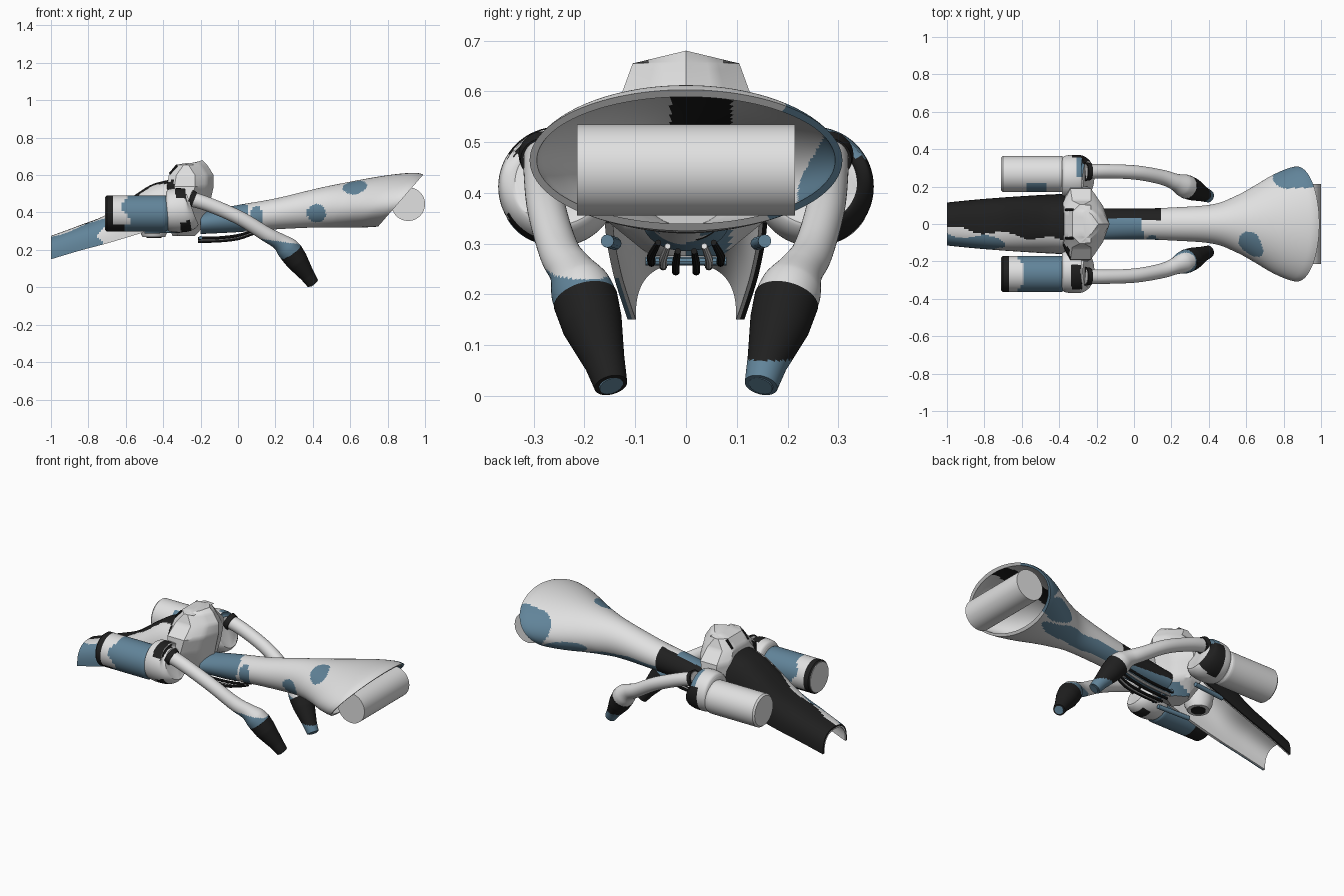
import bpy, bmesh, math
from mathutils import Vector

if "Cube" in bpy.data.objects:
    bpy.data.objects.remove(bpy.data.objects["Cube"])

COLS = {"shell_white": (0.75, 0.75, 0.75), "camo_blue": (0.12, 0.23, 0.32), "camo_black": (0.014, 0.014, 0.014)}
MATS = []
for n, c in COLS.items():
    m = bpy.data.materials.new(n)
    m.diffuse_color = (*c, 1)
    m.use_nodes = True
    m.node_tree.nodes["Principled BSDF"].inputs["Base Color"].default_value = m.diffuse_color
    MATS.append(m)
W, B, K = 0, 1, 2


def smooth_path(pts, n=6):
    """Catmull-Rom resampling of tuples of any length."""
    out = []
    for i in range(len(pts) - 1):
        a, b, c, d = (pts[max(0, min(len(pts) - 1, j))] for j in range(i - 1, i + 3))
        for k in range(n):
            t = k / n
            out.append(tuple(0.5 * (2*q + (r-p)*t + (2*p-5*q+4*r-s)*t*t + (3*q-p-3*r+s)*t**3)
                             for p, q, r, s in zip(a, b, c, d)))
    return out + [tuple(pts[-1])]


def line_path(pts, n=8):
    out = []
    for a, b in zip(pts, pts[1:]):
        out += [tuple(p + (q-p)*k/n for p, q in zip(a, b)) for k in range(n)]
    return out + [tuple(pts[-1])]


def loft(name, rings, rule=lambda c: W, angle=35, cuts=0, inner_from=None, inner_rule=None):
    """Skin closed rings, cap both ends, colour the faces by a rule."""
    bm = bmesh.new()
    vs = [[bm.verts.new(p) for p in r] for r in rings]
    n = len(rings[0])
    inner = set()
    for j, (a, b) in enumerate(zip(vs, vs[1:])):
        for i in range(n):
            f = bm.faces.new((a[i], a[(i+1) % n], b[(i+1) % n], b[i]))
            if inner_from is not None and j >= inner_from:
                inner.add(f)
    bm.faces.new(vs[0])
    bm.faces.new(vs[-1])
    if cuts:
        bmesh.ops.subdivide_edges(bm, edges=bm.edges[:], cuts=cuts, use_grid_fill=True)
    bmesh.ops.recalc_face_normals(bm, faces=bm.faces[:])
    for f in bm.faces:
        f.material_index = (inner_rule if f in inner else rule)(f.calc_center_median())
    me = bpy.data.meshes.new(name)
    bm.to_mesh(me)
    bm.free()
    for m in MATS:
        me.materials.append(m)
    ob = bpy.data.objects.new(name, me)
    bpy.context.collection.objects.link(ob)
    bpy.ops.object.select_all(action='DESELECT')
    ob.select_set(True)
    bpy.context.view_layer.objects.active = ob
    bpy.ops.object.shade_smooth_by_angle(angle=math.radians(angle))
    return ob


def tube(name, path, rule=lambda c: W, segs=32, **kw):
    """Round tube along (x, y, z, radius) points."""
    rings = []
    for i, p in enumerate(path):
        t = (Vector(path[min(i+1, len(path)-1)][:3]) - Vector(path[max(i-1, 0)][:3])).normalized()
        u = (Vector((0, 0, 1)) if abs(t.y) > 0.9 else Vector((0, 1, 0))).cross(t).normalized()
        v = t.cross(u)
        rings.append([Vector(p[:3]) + p[3]*(u*math.cos(a) + v*math.sin(a))
                      for a in (2*math.pi*k/segs for k in range(segs))])
    return loft(name, rings, rule, **kw)


def blobs(*spots):
    """Camouflage rule: first ellipsoid (centre, radii, colour) holding the face wins."""
    def rule(c):
        for ctr, rad, col in spots:
            wob = 1 + 0.15*math.sin(31*c.x + 3*ctr[0]) * math.cos(37*c.z + 23*c.y)
            if sum(((a-b)/r)**2 for a, b, r in zip(c, ctr, rad)) < wob:
                return col
        return W
    return rule


# flared main horn: outer skin to slanted rim, then inner skin back
ST = [(-0.2, 0, .085, .40, .285), (0, 0, .082, .44, .295), (.2, 0, .088, .475, .31), (.42, .1, .105, .53, .32),
      (.55, .3, .152, .562, .32), (.65, .45, .205, .585, .32), (.75, .65, .262, .605, .32),
      (.83, .8, .297, .612, .322), (.87, .87, .308, .603, .325)]
st = smooth_path(ST, 15)


def horn_ring(s, d=0):
    x, k, w, zt, zb = s
    zc, h = (zt+zb)/2, (zt-zb)/2 - d
    return [Vector((x + k*h*math.sin(a), (w-d)*math.cos(a), zc + h*math.sin(a)))
            for a in (2*math.pi*i/144 for i in range(144))]


horn_spots = blobs(
    ((.88, .29, .5), (.15, .12, .15), B), ((.62, -.13, .55), (.07, .09, .06), B),
    ((.42, -.1, .395), (.05, .07, .05), B), ((.38, .09, .33), (.34, .07, .045), B),
    ((.68, .2, .38), (.14, .1, .045), B), ((.1, -.07, .375), (.035, .06, .06), B))


def horn_rule(c):
    if c.z < .33 and c.y > 0 and c.x < .1:
        return B
    if c.x < .05 - .1*abs(c.z - .4) and c.y < .03:
        return B
    if c.x < .15 and c.y >= .02:
        return K
    return horn_spots(c)


def horn_inner(c):
    if -.03 < c.y < .09 and c.z > .47:
        return K
    return B if c.y > .25 - .03*math.sin(20*c.z) else W


loft("main_horn", [horn_ring(s) for s in st] + [horn_ring(s, .014) for s in reversed(st[47:])], horn_rule,
     inner_from=len(st), inner_rule=horn_inner)

# cross drum in the horn mouth
tube("mouth_drum", [(.91, -.215, .445, .09), (.91, .215, .445, .09)], segs=48)

# arched tail channel, open underneath, with a pale lining
TS = [(-1, .115, .275, .15), (-.85, .13, .33, .195), (-.7, .142, .39, .235), (-.55, .152, .495, .28),
      (-.46, .157, .55, .31), (-.37, .16, .575, .34)]


def arch(s, lo, hi):
    x, w, zt, zb = s
    pts = []
    for d, idx in ((lo, range(49)), (hi, range(48, -1, -1))):
        for i in idx:
            a = math.pi*i/48
            pts.append(Vector((x, (w-d)*math.copysign(abs(math.cos(a))**.75, math.cos(a)),
                               zb + (zt-zb-d)*max(0, math.sin(a))**.75)))
    return pts


def tail_rule(c):
    s = (c.x + 1)/.63
    if c.y > -.02 - .07*s + .012*math.sin(25*c.x):
        return K
    if c.x < -.72 + .03*math.sin(40*c.z) and c.y < -.05 - .12*(c.x+1) + .015*math.sin(22*c.x):
        return B
    return W


tail = smooth_path(TS, 14)
loft("tail_channel", [arch(s, 0, .009) for s in tail], tail_rule)
loft("tail_lining", [arch(s, .008, .016) for s in tail])

# faceted torso with raised hood: z, front x, back x, half width
TL = [(.275, -.23, -.35, .07), (.34, -.17, -.38, .15), (.45, -.15, -.38, .2), (.54, -.13, -.38, .19),
      (.6, -.13, -.37, .125), (.655, -.165, -.33, .105)]


def torso_ring(z, xf, xb, w, lift=0):
    half = [(xf, 0), (xf-.035, .5*w), (xf-.1, w), (xb+.04, w), (xb, .6*w)]
    full = half + [(x, -y) for x, y in reversed(half[1:])]
    return [Vector((x, y, z + lift*(1 - abs(y)/w))) for x, y in full]


rings = [torso_ring(*r) for r in TL] + [torso_ring(.656, -.19, -.27, .1, .024)]
loft("torso_hood", rings, blobs(((-.37, -.15, .5), (.045, .07, .08), K), ((-.2, .06, .28), (.12, .06, .05), B)),
     angle=33, cuts=4)
# dark rim framing the rear of the hood
for s in (-1, 1):
    tube(f"hood_rim_{'left' if s < 0 else 'right'}", [(-.365, s*.075, .605, .007), (-.325, s*.075, .652, .007)],
         lambda c: K, segs=8)

# side tanks, shoulders, arms
for s, side in ((-1, "front"), (1, "rear")):
    def tank_rule(c, s=s):
        if s > 0:
            return B if abs(c.x+.52) < .05 and c.y < .22 else W
        if c.x < -.708 or (-.665 < c.x < -.6 + .02*math.sin(40*c.z) and c.z > .34):
            return W
        return K if c.x < -.665 or (c.x < -.6 and c.z < .34) else B
    y = s*.267
    tube(side + "_tank", line_path([(-.71, y, .395, .088), (-.7, y, .395, .097), (-.39, y, .395, .097),
                                    (-.375, y, .395, .09)], 20), tank_rule, segs=48)

    def shoulder_rule(c, s=s):
        if s < 0:
            return K if abs(c.x + .3 + .15*(c.z-.45)) < .026 and -.35 < c.y < -.22 else W
        if c.y > .29 and c.z < .47 and c.x > -.33:
            return K
        return B if c.y > .25 and c.z >= .46 and c.x > -.31 else W
    y = s*.252
    tube(side + "_shoulder", smooth_path([(-.385, y, .412, .095), (-.37, y, .412, .112), (-.32, y, .412, .118),
                                          (-.27, y, .412, .112), (-.245, y, .42, .085)], 10), shoulder_rule, segs=64)
    tube(side + "_arm_socket", [(-.26, s*.28, .475, .05), (-.235, s*.28, .465, .046)], lambda c: K)

    def arm_rule(c, s=s):
        lim = .238 if s < 0 else .2
        return B if c.z < lim - .15*(c.x - .27) and (s < 0 or c.y < .19) else W
    tube(side + "_arm", smooth_path([(-.26, s*.28, .475, .04), (-.15, s*.282, .44, .038), (.01, s*.275, .37, .038),
                                     (.15, s*.25, .285, .04), (.22, s*.225, .245, .045), (.26, s*.208, .212, .06),
                                     (.29, s*.195, .18, .063)], 14), arm_rule, segs=48)

    def tip_rule(c, s=s):
        return B if s > 0 and c.z < .07 else K
    tube(side + "_nozzle", line_path([(.283, s*.198, .188, .064), (.315, s*.185, .142, .06), (.37, s*.16, .065, .04),
                                      (.4, s*.148, .021, .033)], 10), tip_rule, segs=48)
    tube(side + "_nozzle_bore", [(.398, s*.149, .024, .024), (.402, s*.147, .019, .024)], lambda c: B)

    # thin rails and struts under the neck
    for j, (yy, z0, col) in enumerate(((.02, .245, K), (.045, .255, W), (.068, .262, K))):
        tube(f"{side}_under_rail_{j}", smooth_path([(-.215, s*yy, z0, .008), (-.1, s*yy, z0+.003, .008),
             (0, s*yy, z0+.015, .008), (.08, s*yy*.8, z0+.04, .006)], 5), lambda c, k=col: k, segs=10)
    tube(side + "_hip_strut", [(-.5, s*.14, .3, .013), (-.3, s*.155, .305, .013)], lambda c: B, segs=12)

tube("rail_crossbar", [(-.2, -.08, .265, .009), (-.2, .08, .265, .009)], lambda c: B, segs=10)

# downward thruster below the torso, with dark bore
tube("belly_thruster", [(-.45, 0, .4, .09), (-.45, 0, .3, .075), (-.45, 0, .268, .06)])
tube("belly_thruster_bore", [(-.45, 0, .27, .04), (-.45, 0, .264, .04)], lambda c: K)
